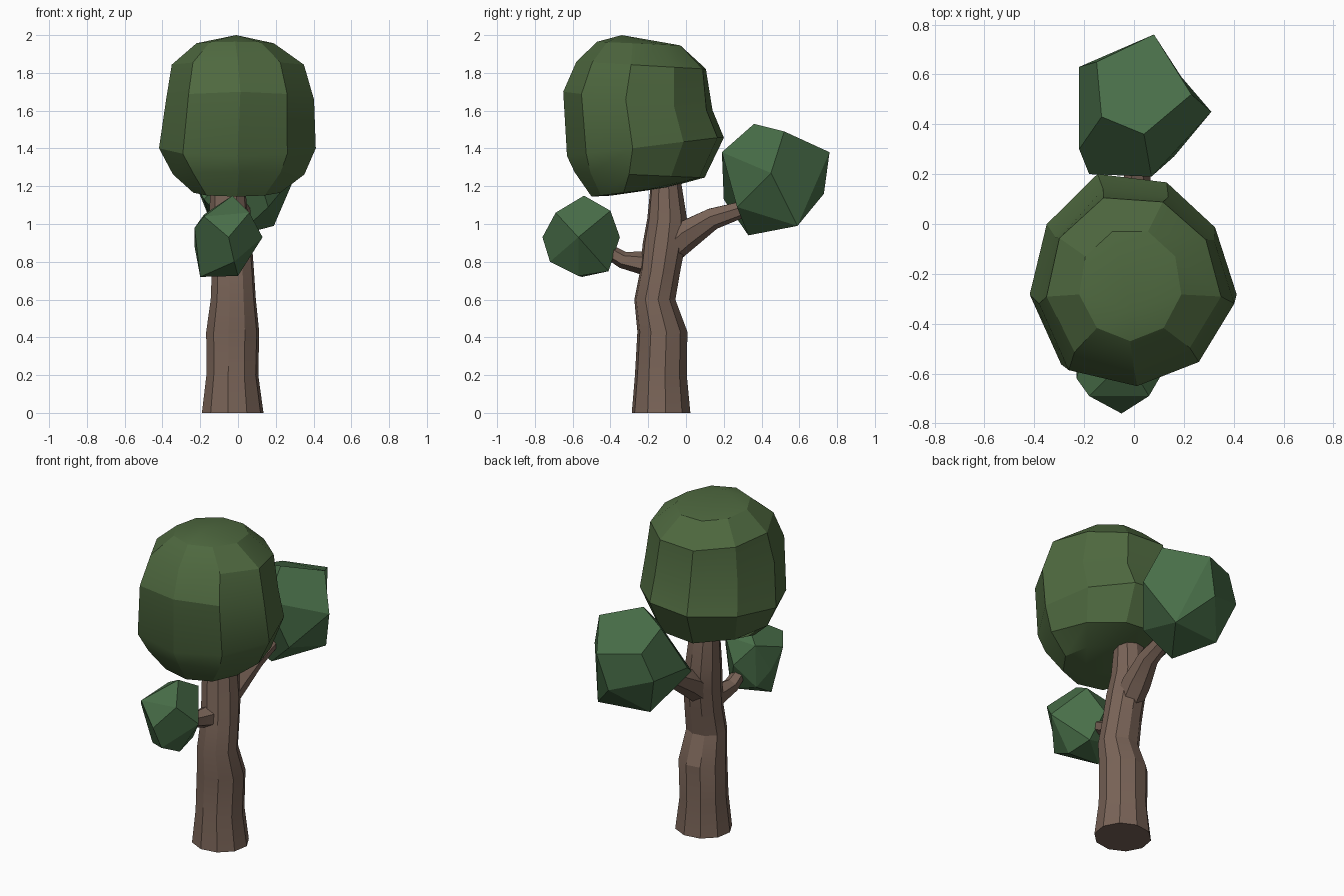
import bpy, bmesh, math
from mathutils import Vector

if "Cube" in bpy.data.objects:
    bpy.data.objects.remove(bpy.data.objects["Cube"])


def material(name, rgb):
    m = bpy.data.materials.new(name)
    m.diffuse_color = (*rgb, 1)
    m.use_nodes = True
    m.node_tree.nodes["Principled BSDF"].inputs["Base Color"].default_value = m.diffuse_color
    return m


BARK = material("bark", (0.19, 0.125, 0.095))
CROWN = material("crown_green", (0.077, 0.14, 0.05))
LEAF = material("leaf_green", (0.065, 0.155, 0.065))


def finish(name, bm, mat, smooth=0):
    bmesh.ops.recalc_face_normals(bm, faces=bm.faces)
    me = bpy.data.meshes.new(name)
    bm.to_mesh(me)
    bm.free()
    ob = bpy.data.objects.new(name, me)
    bpy.context.collection.objects.link(ob)
    me.materials.append(mat)
    if smooth:
        bpy.ops.object.select_all(action='DESELECT')
        ob.select_set(True)
        bpy.context.view_layer.objects.active = ob
        bpy.ops.object.shade_smooth_by_angle(angle=math.radians(smooth))
    return ob


def skin(bm, rings):
    n = len(rings[0])
    for a, b in zip(rings, rings[1:]):
        for i in range(n):
            j = (i + 1) % n
            bm.faces.new((a[i], a[j], b[j], b[i]))


def tube(name, stations, sides):
    """Tapered limb through (x, y, z, radius) stations; rings face along the path."""
    bm = bmesh.new()
    pts = [Vector(s[:3]) for s in stations]
    rings = []
    for k, s in enumerate(stations):
        d = pts[min(k + 1, len(pts) - 1)] - pts[max(k - 1, 0)]
        u = d.cross(Vector((1, 0, 0))).normalized()
        w = u.cross(d).normalized()
        rings.append([bm.verts.new(pts[k] + s[3] * (math.cos(t) * u + math.sin(t) * w))
                      for t in (2 * math.pi * i / sides for i in range(sides))])
    skin(bm, rings)
    bm.faces.new(rings[0])
    bm.faces.new(rings[-1])
    return finish(name, bm, BARK, 20)


def clump(name, points):
    """Faceted foliage: hull of a few corners with near-flat pairs merged."""
    bm = bmesh.new()
    for p in points:
        bm.verts.new(p)
    bmesh.ops.convex_hull(bm, input=bm.verts)
    loose = [v for v in bm.verts if not v.link_faces]
    bmesh.ops.delete(bm, geom=loose, context='VERTS')
    bmesh.ops.dissolve_limit(bm, angle_limit=math.radians(19),
                             verts=bm.verts, edges=bm.edges)
    return finish(name, bm, LEAF)


# trunk: horizontal ten-sided rings (x, y, z, rx, ry)
bm = bmesh.new()
rings = []
for x, y, z, rx, ry in [(-.028, -.132, 0, .165, .157), (-.03, -.133, .2, .139, .139),
                        (-.028, -.125, .43, .142, .134), (-.025, -.165, .6, .121, .11),
                        (-.027, -.137, .75, .113, .108), (-.035, -.115, .9, .11, .115),
                        (-.05, -.1, 1.03, .105, .106), (-.055, -.107, 1.26, .088, .076)]:
    rings.append([bm.verts.new((x + rx * math.cos(t), y + ry * math.sin(t), z))
                  for t in (math.tau * (i + .25) / 10 for i in range(10))])
skin(bm, rings)
bm.faces.new(rings[0])
bm.faces.new(rings[-1])
finish("trunk", bm, BARK, 20)

# side branches
tube("back_branch", [(-.04, -.12, .84, .08), (-.02, .0, .945, .083),
                     (.01, .14, 1.03, .06), (.02, .3, 1.08, .045)], 7)
tube("front_branch", [(-.05, -.16, .79, .075), (-.06, -.24, .795, .06),
                      (-.075, -.335, .81, .045), (-.08, -.45, .88, .035)], 6)

# main crown: nine-sided rings given by extents (x0, x1, y0, y1, z, tilt, bulge)
bm = bmesh.new()
rings = []
for x0, x1, y0, y1, z, tilt, bulge in [(-.23, .22, -.5, -.1, 1.17, .05, .1),
                                       (-.335, .345, -.59, .09, 1.26, -.03, .1),
                                       (-.407, .404, -.63, .19, 1.41, .1, .1),
                                       (-.37, .395, -.65, .13, 1.65, -.1, .1),
                                       (-.345, .345, -.58, .1, 1.84, -.04, .06),
                                       (-.22, .19, -.47, -.03, 1.955, -.02, 0)]:
    rx, ry = (x1 - x0) / 1.97, (y1 - y0) / 1.94
    ring = []
    for i in range(9):
        t = math.tau * i / 9 - math.pi / 2
        # bulge toward the front left, flattened at the back right
        k = 1 - bulge * math.cos(t - math.pi / 4) * math.sin(2 * t)
        ring.append(bm.verts.new(((x0 + x1) / 2 + k * rx * math.cos(t),
                                  y0 + ry + k * ry * math.sin(t),
                                  z + tilt * .5 * math.sin(t))))
    rings.append(ring)
skin(bm, rings)
for ring, tip in ((rings[0], (.02, -.4, 1.15)), (rings[-1], (-.01, -.34, 2))):
    c = bm.verts.new(tip)
    for i in range(9):
        bm.faces.new((ring[i], ring[(i + 1) % 9], c))
finish("crown", bm, CROWN, 24)

# small foliage clumps at the branch ends
clump("back_clump", [(.31, .45, 1.27), (.04, .36, 1.53), (.23, .52, 1.49), (.08, .76, 1.38),
                     (.07, .19, 1.38), (.02, .73, 1.16), (.19, .59, .99), (0, .33, .94),
                     (.16, .27, 1.09), (-.22, .3, 1.2), (-.22, .63, 1.24), (-.13, .43, 1.47),
                     (-.15, .65, 1.4), (-.18, .2, 1.13), (-.14, .55, 1.0)])
clump("front_clump", [(-.03, -.54, 1.15), (.01, -.4, 1.07), (-.08, -.35, .93), (-.02, -.41, .75),
                      (0, -.57, .725), (-.2, -.55, .72), (-.02, -.72, .8), (-.05, -.76, .93),
                      (.06, -.69, 1.06), (.13, -.57, .93), (-.18, -.69, 1.04), (-.23, -.62, .98),
                      (-.23, -.5, .88), (-.18, -.42, 1.05), (-.18, -.43, .79)])
